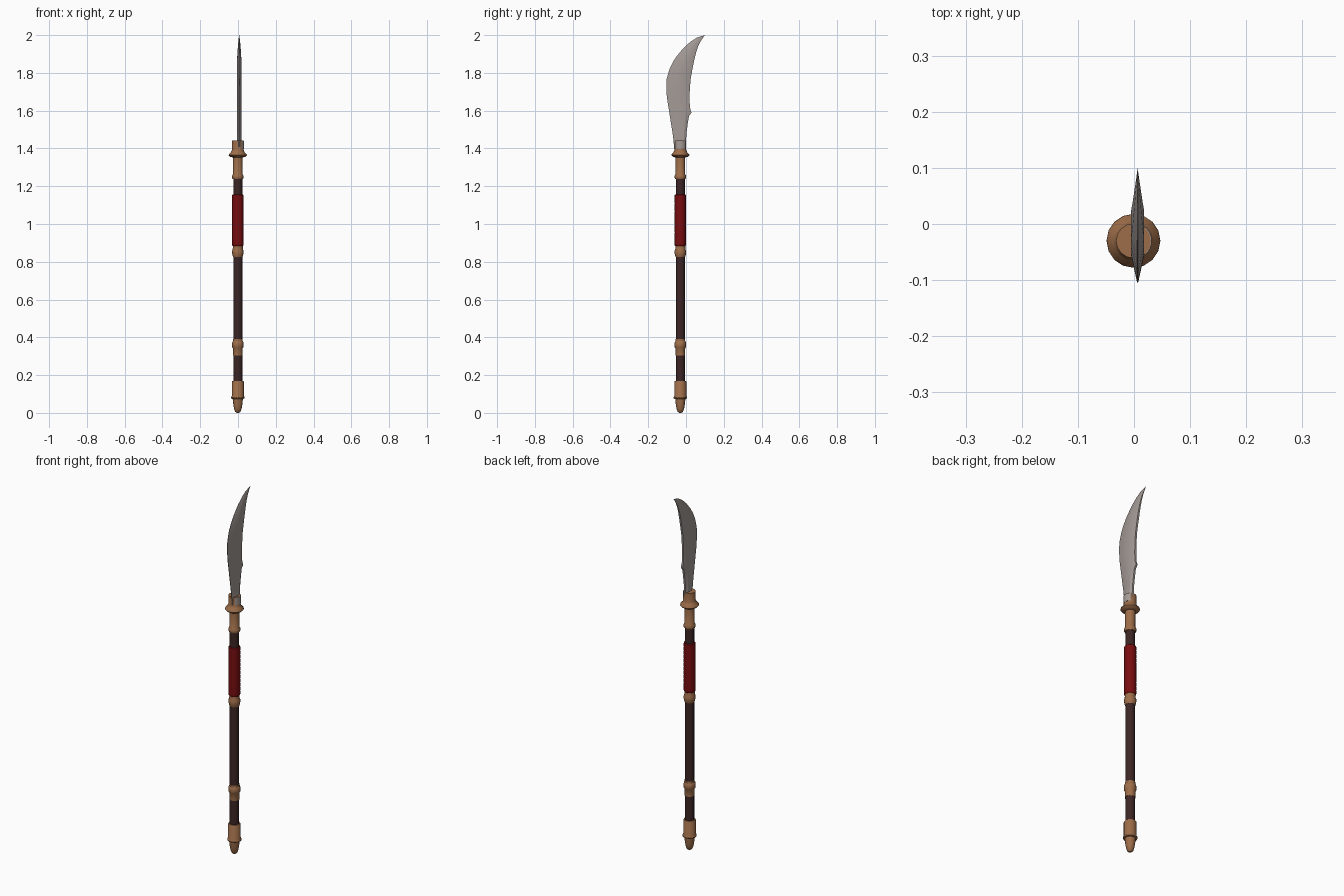
import bpy, bmesh, math

if "Cube" in bpy.data.objects:
    bpy.data.objects.remove(bpy.data.objects["Cube"])

AX, AY = -0.001, -0.030   # pole axis
SIDES = 16


def material(name, rgb):
    m = bpy.data.materials.new(name)
    m.diffuse_color = (*rgb, 1.0)
    m.use_nodes = True
    m.node_tree.nodes["Principled BSDF"].inputs["Base Color"].default_value = m.diffuse_color
    return m


bronze = material("bronze", (0.34, 0.155, 0.068))
wood = material("dark wood", (0.045, 0.019, 0.018))
red = material("red wrap", (0.19, 0.004, 0.005))
steel = material("steel", (0.37, 0.325, 0.305))


def finish(name, bm, mat, angle=35):
    bmesh.ops.recalc_face_normals(bm, faces=bm.faces)
    me = bpy.data.meshes.new(name)
    bm.to_mesh(me)
    bm.free()
    ob = bpy.data.objects.new(name, me)
    bpy.context.collection.objects.link(ob)
    me.materials.append(mat)
    bpy.ops.object.select_all(action='DESELECT')
    ob.select_set(True)
    bpy.context.view_layer.objects.active = ob
    bpy.ops.object.shade_smooth_by_angle(angle=math.radians(angle))
    return ob


def lathe(name, profile, mat):
    """Closed turned part from (radius, z) points, bottom to top."""
    bm = bmesh.new()
    rings = []
    for r, z in profile:
        rings.append([bm.verts.new((AX + r * math.cos(2 * math.pi * i / SIDES),
                                    AY + r * math.sin(2 * math.pi * i / SIDES), z))
                      for i in range(SIDES)])
    for a, b in zip(rings, rings[1:]):
        for i in range(SIDES):
            j = (i + 1) % SIDES
            bm.faces.new((a[i], a[j], b[j], b[i]))
    bm.faces.new(rings[0][::-1])
    bm.faces.new(rings[-1])
    return finish(name, bm, mat)


# Pole
lathe("shaft", [(0.024, 0.10), (0.024, 1.30)], wood)

# Butt cap with rounded tip
lathe("butt_cap", [(0.006, 0.0), (0.014, 0.006), (0.020, 0.022), (0.024, 0.045),
                   (0.027, 0.074), (0.035, 0.076), (0.036, 0.082), (0.032, 0.090),
                   (0.032, 0.165), (0.029, 0.170)], bronze)

# Bands on the pole
lathe("lower_band", [(0.026, 0.305), (0.026, 0.342), (0.030, 0.348), (0.031, 0.362),
                     (0.029, 0.376), (0.026, 0.380), (0.026, 0.390)], bronze)
lathe("middle_band", [(0.025, 0.825), (0.028, 0.833), (0.030, 0.845), (0.030, 0.858),
                      (0.027, 0.866), (0.026, 0.890)], bronze)

# Red grip, gently rippled by its winding
wrap = [(0.026, 0.883)]
turns = 12
for k in range(turns):
    z0 = 0.886 + k * 0.267 / turns
    wrap += [(0.0295, z0 + 0.001), (0.0308, z0 + 0.011)]
wrap += [(0.0295, 1.153), (0.026, 1.156)]
lathe("grip_wrap", wrap, red)

# Sleeve, flared guard and blade socket
lathe("upper_sleeve", [(0.027, 1.238), (0.030, 1.243), (0.030, 1.256), (0.025, 1.264),
                       (0.025, 1.355)], bronze)
lathe("guard", [(0.025, 1.352), (0.040, 1.356), (0.048, 1.364), (0.047, 1.369),
                (0.036, 1.380), (0.031, 1.393), (0.031, 1.441)], bronze)

# Steel tang cheek showing on the right side of the socket
bm = bmesh.new()
arc = [math.radians(a) for a in range(-52, 53, 13)]
rings = [[bm.verts.new((AX + 0.0325 * math.cos(a), AY + 0.0325 * math.sin(a), z))
          for a in arc] for z in (1.398, 1.440)]
for a, b in zip(rings, rings[1:]):
    for i in range(len(arc)):
        j = (i + 1) % len(arc)
        bm.faces.new((a[i], a[j], b[j], b[i]))
bm.faces.new(rings[0])
bm.faces.new(rings[1])
finish("tang_cheek", bm, steel)

# Blade: each row is (cutting edge y, z, back y, z)
rows = [(-0.062, 1.395, -0.002, 1.395), (-0.066, 1.44, 0.000, 1.44),
        (-0.071, 1.48, 0.003, 1.485), (-0.079, 1.53, 0.009, 1.53),
        (-0.087, 1.58, 0.016, 1.572), (-0.092, 1.612, 0.029, 1.590),
        (-0.097, 1.642, 0.021, 1.615), (-0.102, 1.68, 0.019, 1.655),
        (-0.104, 1.73, 0.020, 1.71), (-0.102, 1.77, 0.025, 1.77),
        (-0.087, 1.822, 0.036, 1.83), (-0.068, 1.86, 0.045, 1.874),
        (-0.045, 1.894, 0.055, 1.913), (-0.010, 1.935, 0.066, 1.945),
        (0.025, 1.966, 0.077, 1.967), (0.060, 1.988, 0.088, 1.983)]
bm = bmesh.new()
CX, HALF = 0.0065, 0.0115
# fraction across the blade and half thickness
section = [(0.0, 0.001), (0.38, HALF), (0.82, HALF), (1.0, 0.005)]
loops = []
for k, (y0, z0, y1, z1) in enumerate(rows):
    thin = 1.0 if k < 12 else 1.0 - 0.2 * (k - 11)
    pts = [(CX + s * h * thin, y0 + (y1 - y0) * t, z0 + (z1 - z0) * t)
           for s, sec in ((1, section), (-1, section[::-1])) for t, h in sec]
    loops.append([bm.verts.new(p) for p in pts])
n = len(loops[0])
for a, b in zip(loops, loops[1:]):
    for i in range(n):
        j = (i + 1) % n
        bm.faces.new((a[i], a[j], b[j], b[i]))
tip = bm.verts.new((CX, 0.100, 2.0))
for i in range(n):
    bm.faces.new((loops[-1][i], loops[-1][(i + 1) % n], tip))
bm.faces.new(loops[0])
finish("blade", bm, steel, 20)
